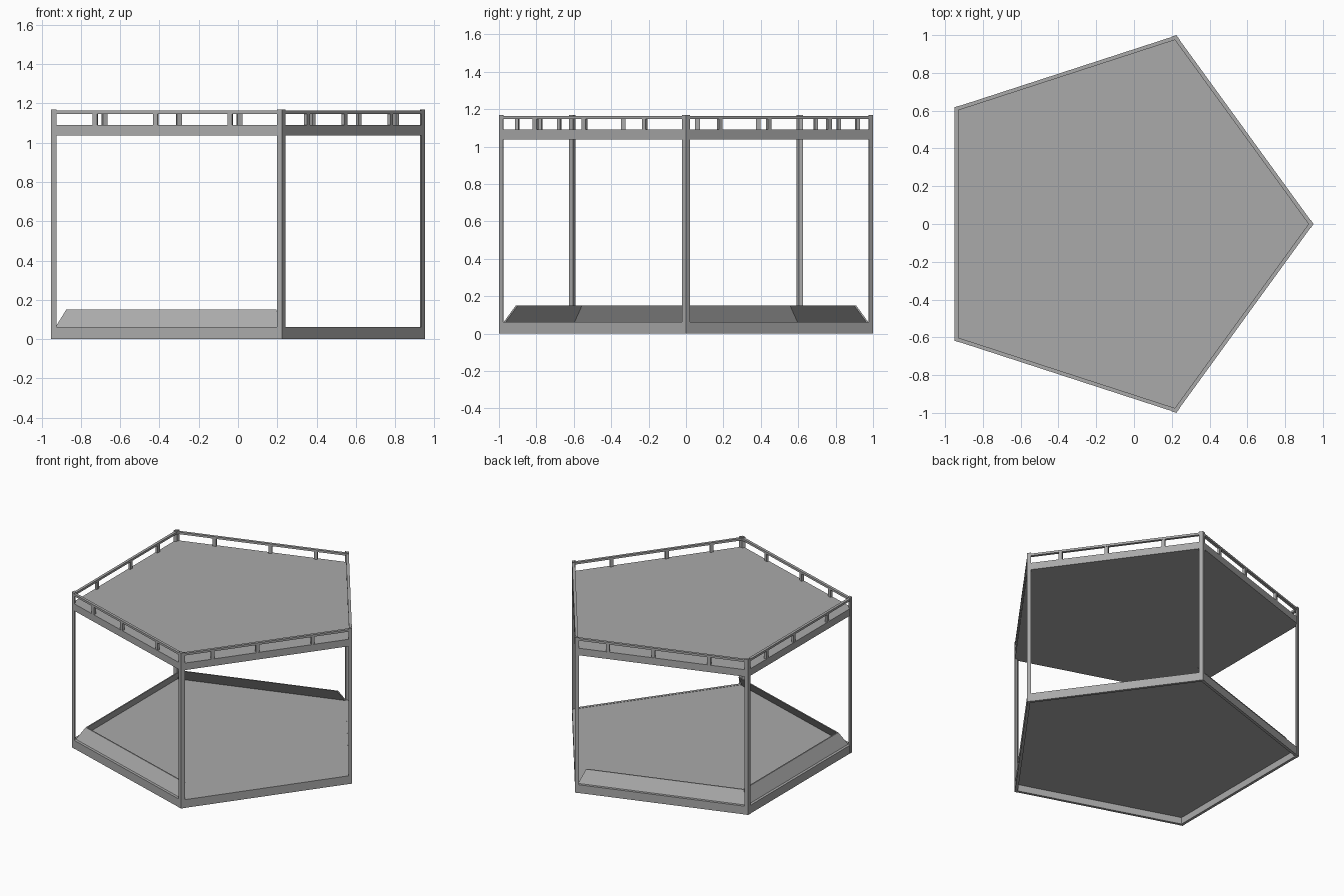
import bpy, bmesh
from math import cos, sin, pi
from mathutils import Vector

if "Cube" in bpy.data.objects:
    bpy.data.objects.remove(bpy.data.objects["Cube"], do_unlink=True)

N = 5
R = 1.0515                       # corner radius of the pentagon
SHIFT = R * (1 - cos(pi / N)) / 2

grey = bpy.data.materials.new("plain_grey")
grey.use_nodes = True
grey.diffuse_color = (0.4, 0.4, 0.4, 1)
grey.node_tree.nodes["Principled BSDF"].inputs["Base Color"].default_value = (0.4, 0.4, 0.4, 1)


def corner(i, r=R, z=0.0):
    a = 2 * pi * i / N
    return Vector((r * cos(a) - SHIFT, r * sin(a), z))


def finish(name, bm):
    bmesh.ops.recalc_face_normals(bm, faces=bm.faces)
    mesh = bpy.data.meshes.new(name)
    bm.to_mesh(mesh)
    bm.free()
    mesh.materials.append(grey)
    obj = bpy.data.objects.new(name, mesh)
    bpy.context.collection.objects.link(obj)


def prism(name, outline, z0, z1):
    """Extrude a flat outline between two heights."""
    bm = bmesh.new()
    face = bm.faces.new([bm.verts.new((p.x, p.y, z0)) for p in outline])
    top = bmesh.ops.extrude_face_region(bm, geom=[face])["geom"]
    verts = [v for v in top if isinstance(v, bmesh.types.BMVert)]
    bmesh.ops.translate(bm, verts=verts, vec=(0, 0, z1 - z0))
    finish(name, bm)


def sweep(name, profile, start, sides):
    """Carry a radius/height profile along some sides, mitred at the corners."""
    bm = bmesh.new()
    closed = sides == N
    count = sides if closed else sides + 1
    rings = [[bm.verts.new(corner(start + k, r, z)) for r, z in profile] for k in range(count)]
    n = len(profile)
    for k in range(sides):
        a, b = rings[k], rings[(k + 1) % count]
        for j in range(n):
            bm.faces.new((a[j], a[(j + 1) % n], b[(j + 1) % n], b[j]))
    if not closed:
        bm.faces.new(rings[0])
        bm.faces.new(rings[-1])
    finish(name, bm)


def box_profile(r0, r1, z0, z1):
    return [(r0, z0), (r1, z0), (r1, z1), (r0, z1)]


# Floor: an edge frame carrying a thin sheet
OUT = R - 0.002
sweep("floor_frame", box_profile(OUT - 0.025, OUT, 0, 0.062), 0, N)
prism("floor_sheet", [corner(i, OUT - 0.02) for i in range(N)], 0.05, 0.06)

# Solid roof deck
prism("roof_deck", [corner(i, OUT) for i in range(N)], 1.037, 1.09)

# Thin low walls leaning inward on three sides
sweep("leaning_low_wall", [(1.026, 0.06), (0.957, 0.15), (0.946, 0.15), (1.015, 0.06)], 1, 3)

# Top handrail
sweep("handrail", box_profile(OUT - 0.025, OUT, 1.147, 1.163), 0, N)

for i in range(N):
    here, ahead, behind = corner(i), corner(i + 1), corner(i - 1)
    along = (ahead - here).normalized()
    back = (behind - here).normalized()
    inward = Vector((-along.y, along.x, 0))

    # Corner post with edges following both sides
    leg = 0.028
    prism(f"corner_post_{i + 1}",
          [here, here + along * leg, here + (along + back) * leg * 0.75, here + back * leg],
          0, 1.17)

    # Short rail supports
    for j, f in enumerate((0.188, 0.45, 0.772)):
        mid = here.lerp(ahead, f) + inward * 0.012
        u, v = along * 0.0125, inward * 0.009
        prism(f"rail_support_{i + 1}_{j + 1}",
              [mid - u - v, mid + u - v, mid + u + v, mid - u + v], 1.088, 1.149)
